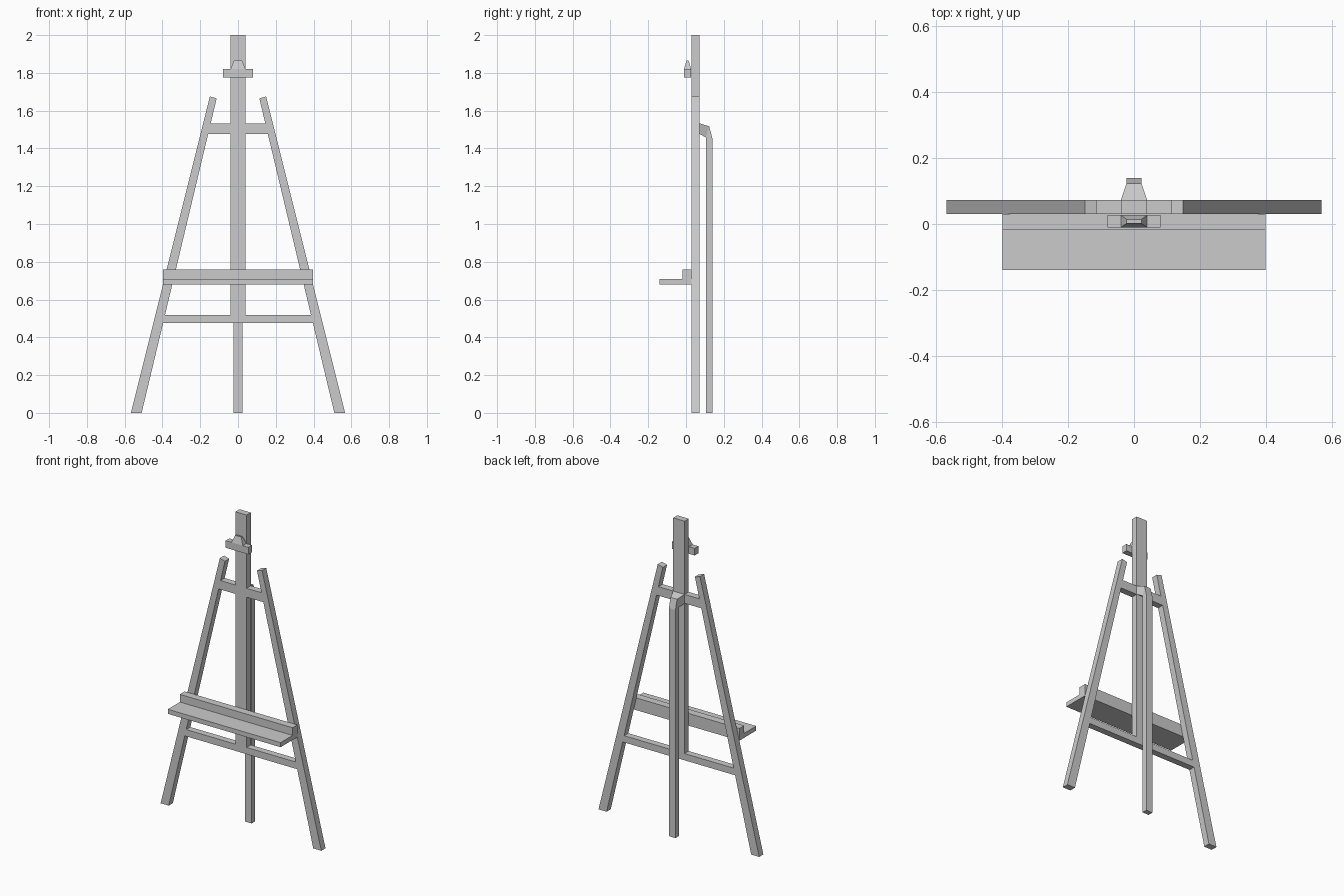
import bpy, bmesh

if "Cube" in bpy.data.objects:
    bpy.data.objects.remove(bpy.data.objects["Cube"])

Y0, Y1 = 0.03, 0.072  # front and back planes of the main frame


def loft(name, sections, mirror=False):
    """Skin a list of equal-length point rings and cap both ends."""
    bm = bmesh.new()
    rings = [[bm.verts.new(p) for p in s] for s in sections]
    n = len(rings[0])
    for a, b in zip(rings, rings[1:]):
        for i in range(n):
            j = (i + 1) % n
            bm.faces.new((a[i], a[j], b[j], b[i]))
    bm.faces.new(rings[0])
    bm.faces.new(rings[-1])
    bmesh.ops.recalc_face_normals(bm, faces=bm.faces)
    mesh = bpy.data.meshes.new(name)
    bm.to_mesh(mesh)
    bm.free()
    ob = bpy.data.objects.new(name, mesh)
    bpy.context.collection.objects.link(ob)
    if mirror:
        ob.modifiers.new("Mirror", 'MIRROR').use_mirror_merge = False
    return ob


def board(name, xz, y0=Y0, y1=Y1, mirror=False):
    """Front-view outline given a thickness in y."""
    return loft(name, [[(x, y, z) for x, z in xz] for y in (y0, y1)], mirror)


def inner(z):
    """x of the inner edge of a front leg at height z."""
    return 0.51 - 0.397 / 1.665 * z


# Tapered, splayed front legs
board("front_leg", [(0.51, 0), (0.567, 0), (0.149, 1.675), (inner(1.665), 1.665)], mirror=True)

# Central mast
board("mast", [(-0.04, 0.475), (0.04, 0.475), (0.04, 2), (-0.04, 2)])

# Crossbars between mast and legs
for name, z0, z1 in (("lower_crossbar", 0.475, 0.518), ("upper_crossbar", 1.476, 1.533)):
    board(name, [(0.04, z0), (inner(z0), z0), (inner(z1), z1), (0.04, z1)], mirror=True)

# Canvas tray with raised back lip
tray = [(-0.139, 0.68), (Y0, 0.68), (Y0, 0.758), (-0.018, 0.758), (-0.018, 0.709), (-0.139, 0.709)]
loft("tray", [[(x, y, z) for y, z in tray] for x in (-0.398, 0.398)])

# Top clamp: bar and tapered grip
C0, C1 = -0.01, 0.027
board("clamp_bar", [(-0.08, 1.775), (0.08, 1.775), (0.08, 1.82), (-0.08, 1.82)], C0, C1)
loft("clamp_grip", [
    [(-w, a, z), (w, a, z), (w, b, z), (-w, b, z)]
    for w, a, b, z in ((0.04, C0, C1, 1.82), (0.022, 0.002, 0.014, 1.865))])

# Rear leg, bent forward at the top into a widened bracket on the mast
path = [  # half width, outer (y, z), inner (y, z)
    (0.04, (Y1, 1.533), (Y1, 1.477)),
    (0.023, (0.123, 1.517), (0.105, 1.458)),
    (0.023, (0.139, 1.455), (0.105, 1.45)),
    (0.023, (0.139, 0), (0.105, 0)),
]
loft("rear_leg", [[(-w, *o), (w, *o), (w, *i), (-w, *i)] for w, o, i in path])
